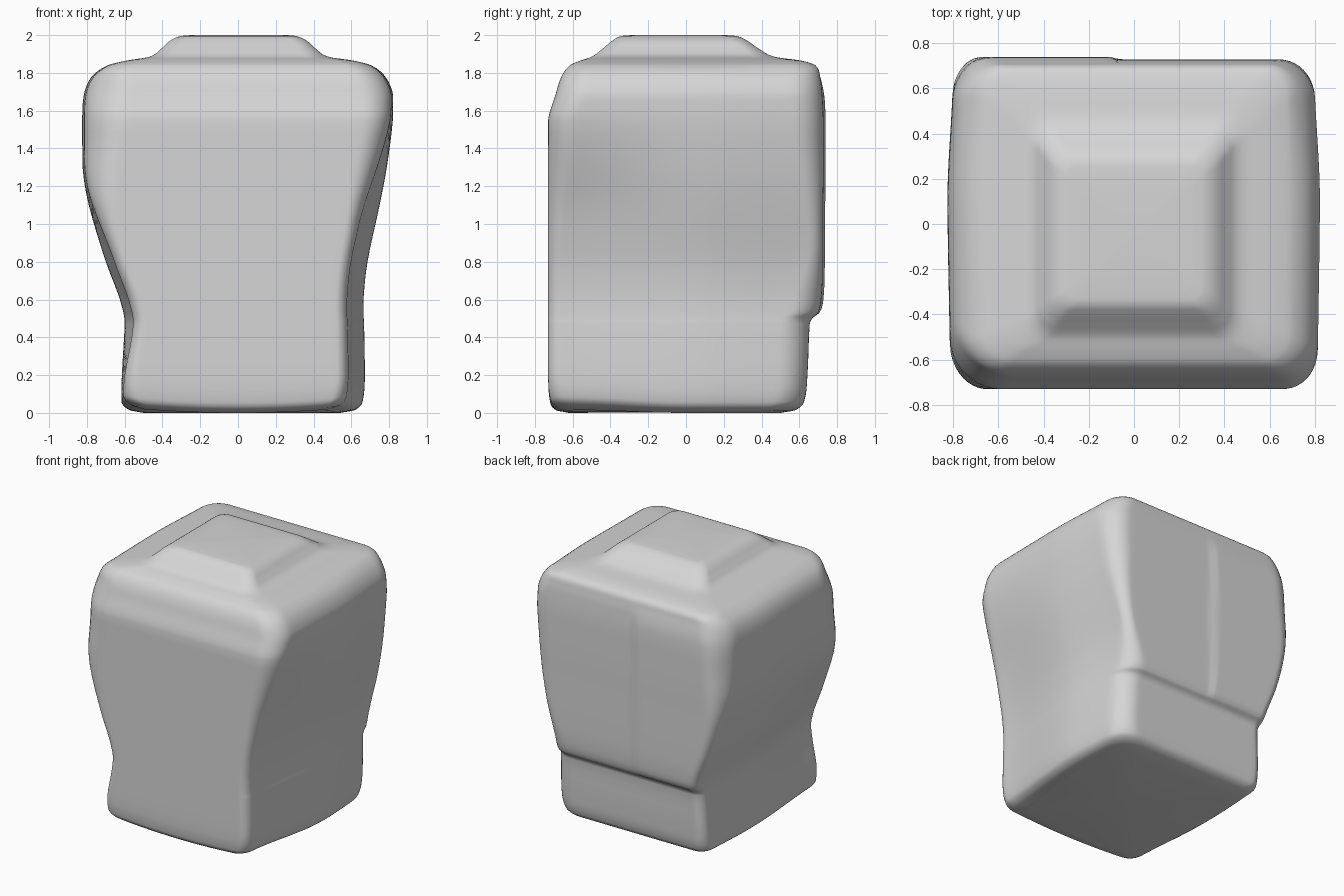
import bpy
import bmesh
import math
from mathutils import Vector

cube = bpy.data.objects.get("Cube")
if cube:
    bpy.data.objects.remove(cube, do_unlink=True)

grey = bpy.data.materials.new("plain grey")
grey.use_nodes = True
GREY = (0.67, 0.67, 0.67, 1.0)
grey.diffuse_color = GREY
grey.node_tree.nodes["Principled BSDF"].inputs["Base Color"].default_value = GREY

# Cross-sections from base to cap: height, left, right, front, back, corner radius
SECTIONS = [
    (0.0, -0.5, 0.54, -0.62, 0.5, 0.1),
    (0.015, -0.575, 0.62, -0.69, 0.58, 0.09),
    (0.06, -0.618, 0.66, -0.72, 0.625, 0.08),
    (0.2, -0.615, 0.672, -0.73, 0.643, 0.07),
    (0.47, -0.6, 0.668, -0.73, 0.655, 0.07),
    (0.5, -0.602, 0.666, -0.73, 0.668, 0.07),
    (0.53, -0.607, 0.665, -0.73, 0.7, 0.07),
    (0.62, -0.632, 0.666, -0.73, 0.718, 0.07),
    (0.8, -0.7, 0.686, -0.73, 0.724, 0.07),
    (1.1, -0.79, 0.75, -0.73, 0.726, 0.08),
    (1.3, -0.823, 0.788, -0.73, 0.728, 0.1),
    (1.55, -0.825, 0.82, -0.73, 0.728, 0.12),
    (1.68, -0.817, 0.822, -0.692, 0.722, 0.13),
    (1.78, -0.775, 0.78, -0.66, 0.71, 0.13),
    (1.84, -0.69, 0.705, -0.615, 0.685, 0.12),
    (1.865, -0.59, 0.61, -0.56, 0.61, 0.11),
    (1.885, -0.47, 0.48, -0.5, 0.47, 0.1),
    (1.925, -0.41, 0.415, -0.445, 0.39, 0.08),
    (1.97, -0.36, 0.365, -0.39, 0.325, 0.07),
    (1.995, -0.305, 0.31, -0.345, 0.27, 0.06),
    (2.0, -0.25, 0.26, -0.29, 0.21, 0.05),
]
STEPS = 4
EDGE_STEPS = 36
ARC_STEPS = 10


def ramp(value, low, high):
    t = min(max((value - low) / (high - low), 0), 1)
    return t * t * (3 - 2 * t)


def blend_sections(rows):
    """Fill in smooth sections between the key ones."""
    for i in range(len(rows) - 1):
        a, b = rows[i], rows[i + 1]
        before, after = rows[max(i - 1, 0)], rows[min(i + 2, len(rows) - 1)]
        gap = b[0] - a[0]
        for s in range(STEPS):
            t = s / STEPS
            row = [a[0] + gap * t]
            for k in range(1, len(a)):
                # Slopes are limited so the outline never overshoots
                rise = b[k] - a[k]
                slopes = []
                for p, q in ((before, b), (a, after)):
                    m = (q[k] - p[k]) / (q[0] - p[0]) * gap
                    slopes.append(max(min(m, 3 * max(rise, 0)), 3 * min(rise, 0)))
                h = t * t * (3 - 2 * t)
                row.append(a[k] + rise * h + slopes[0] * t * (1 - t) ** 2
                           - slopes[1] * t * t * (1 - t))
            yield row
    yield list(rows[-1])


def outline(z, left, right, front, back, radius):
    """Rounded four-sided section with bowed sides."""
    shoulder = ramp(z, 0.8, 1.5) * (1 - ramp(z, 1.72, 1.87))
    foot = 1 - ramp(z, 0.5, 0.9)
    corners = [
        (Vector((left, front, z)), radius + 0.11 * shoulder),
        (Vector((right, front, z)), radius + 0.03 * shoulder),
        (Vector((right, back, z)), radius + 0.04 * shoulder + 0.08 * foot),
        (Vector((left, back, z)), radius + 0.05 * shoulder),
    ]
    points = []
    for i, (corner, r) in enumerate(corners):
        following, next_r = corners[(i + 1) % 4]
        to_prev = (corners[i - 1][0] - corner).normalized()
        to_next = (following - corner).normalized()
        for s in range(ARC_STEPS + 1):
            a = s / ARC_STEPS * math.pi / 2
            points.append(corner + to_prev * r * (1 - math.sin(a))
                          + to_next * r * (1 - math.cos(a)))
        start = points[-1].copy()
        end = following - to_next * next_r
        for s in range(1, EDGE_STEPS):
            points.append(start.lerp(end, s / EDGE_STEPS))

    body = 1 - ramp(z, 1.8, 1.88)
    pinch_right = 0.08 * (1 - ramp(z, 1.0, 1.65)) + 0.01 * body
    pinch_left = 0.035 * ramp(z, 0.1, 0.5) * (1 - ramp(z, 0.8, 1.25)) + 0.012 * body
    panel = ramp(z, 0.5, 0.56) * (1 - ramp(z, 1.65, 1.8))
    for p in points:
        # Shallow raised panel on one half of the back, above the ledge
        if p.y > 0:
            p.y += 0.011 * panel * ramp(-p.x, 0.07, 0.11) * ramp(p.y, back - 0.1, back)
        # Sides draw in towards the front and back
        side, pinch = (right, pinch_right) if p.x > 0 else (left, pinch_left)
        inset = pinch * ramp(-p.y, -0.15, 0.75) + 0.025 * body * ramp(p.y, 0.1, 0.7)
        p.x *= 1 - inset / abs(side)
        # The lower edge bows gently upwards towards the corners
        p.z += 0.035 * (p.x / 0.65) ** 2 * ramp(-p.y, 0, 0.7) * (1 - ramp(z, 0.02, 0.4))
    return points


# Body with its raised square cap, lofted as one skin
bm = bmesh.new()
rings = [[bm.verts.new(p) for p in outline(*row)] for row in blend_sections(SECTIONS)]
for low, high in zip(rings, rings[1:]):
    count = len(low)
    for i in range(count):
        j = (i + 1) % count
        bm.faces.new((low[i], low[j], high[j], high[i]))

# Close the underside and the top with fans
for ring in (list(reversed(rings[0])), rings[-1]):
    middle = sum((v.co for v in ring), Vector()) / len(ring)
    hub = bm.verts.new(middle)
    for i in range(len(ring)):
        bm.faces.new((ring[i], ring[(i + 1) % len(ring)], hub))
bmesh.ops.recalc_face_normals(bm, faces=bm.faces)

mesh = bpy.data.meshes.new("capped_body")
bm.to_mesh(mesh)
bm.free()
mesh.materials.append(grey)
body = bpy.data.objects.new("capped_body", mesh)
bpy.context.collection.objects.link(body)
bpy.context.view_layer.objects.active = body
body.select_set(True)
bpy.ops.object.shade_smooth_by_angle(angle=math.radians(60))
